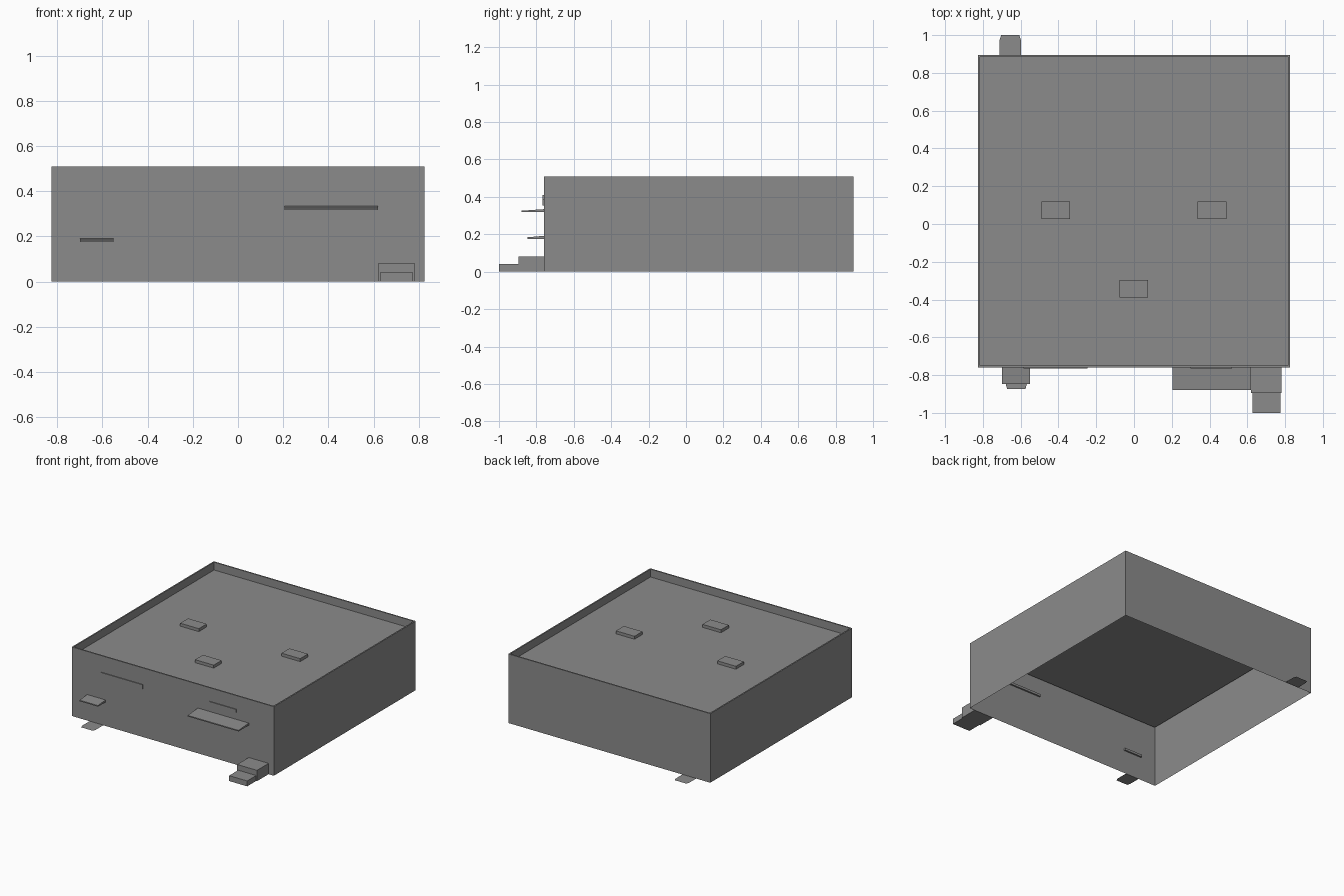
import bpy
import bmesh

if "Cube" in bpy.data.objects:
    bpy.data.objects.remove(bpy.data.objects["Cube"], do_unlink=True)

GREY = (0.26, 0.26, 0.26, 1.0)
FRONT, BACK = -0.76, 0.895
grey = bpy.data.materials.new("plain grey")
grey.use_nodes = True
grey.diffuse_color = GREY
grey.node_tree.nodes["Principled BSDF"].inputs["Base Color"].default_value = GREY


def finish(name, bm):
    bmesh.ops.recalc_face_normals(bm, faces=bm.faces)
    mesh = bpy.data.meshes.new(name)
    bm.to_mesh(mesh)
    bm.free()
    mesh.materials.append(grey)
    obj = bpy.data.objects.new(name, mesh)
    bpy.context.collection.objects.link(obj)
    return obj


def box_mesh(x, y, z):
    bm = bmesh.new()
    bmesh.ops.create_cube(bm, size=1)
    for v in bm.verts:
        v.co = [lo + (c + 0.5) * (hi - lo) for c, (lo, hi) in zip(v.co, (x, y, z))]
    return bm


def box(name, x, y, z):
    return finish(name, box_mesh(x, y, z))


def facing(bm, direction):
    return next(f for f in bm.faces if f.normal.z * direction > 0.9)


# Hollow building shell: open below, thin parapet around a sunken roof
bm = box_mesh((-0.825, 0.825), (FRONT, BACK), (0, 0.51))
bm.normal_update()
bmesh.ops.delete(bm, geom=[facing(bm, -1)], context="FACES_ONLY")
roof = facing(bm, 1)
bmesh.ops.inset_individual(bm, faces=[roof], thickness=0.014)
ring = bmesh.ops.extrude_discrete_faces(bm, faces=[roof])["faces"][0]
rim_edges = [e for e in bm.edges if e.is_boundary and all(v.co.z > 0.4 for v in e.verts)]
for v in ring.verts:
    v.co.z = 0.452
bmesh.ops.bridge_loops(bm, edges=rim_edges)
finish("building_shell", bm)

# Roof units
for i, (x, y) in enumerate([(-0.415, 0.073), (0.413, 0.073), (-0.002, -0.343)]):
    box(f"roof_unit_{i + 1}", (x - 0.076, x + 0.076), (y - 0.046, y + 0.046), (0.452, 0.474))


# Awnings: thin slabs whose top slopes down towards the outer edge
def awning(name, x, tip, z):
    bm = box_mesh(x, (tip, FRONT + 0.012), (z, z + 0.017))
    for v in bm.verts:
        if v.co.y < FRONT and v.co.z > z + 0.01:
            v.co.z -= 0.009
    finish(name, bm)


awning("small_awning", (-0.7, -0.55), -0.848, 0.176)
awning("large_awning", (0.205, 0.62), -0.88, 0.318)

# Flat panels on the front wall
box("wide_panel", (-0.585, -0.245), (FRONT - 0.006, FRONT), (0.355, 0.388))
box("narrow_panel", (0.3, 0.52), (FRONT - 0.006, FRONT), (0.385, 0.41))

# Entrance steps
box("upper_step", (0.62, 0.782), (-0.895, FRONT), (0, 0.08))
box("lower_step", (0.628, 0.775), (-1.0, -0.895), (0, 0.04))


# Ground mats with clipped outer corners
def mat(name, x, width, wall, tip):
    half, clip = width / 2, 0.025 if tip > wall else -0.025
    outline = [(-half, wall), (half, wall), (half, tip - clip),
               (half - 0.008, tip), (0.008 - half, tip), (-half, tip - clip)]
    bm = bmesh.new()
    face = bm.faces.new([bm.verts.new((x + px, py, 0.001)) for px, py in outline])
    face.normal_update()
    if face.normal.z < 0:
        face.normal_flip()
    finish(name, bm)


mat("front_mat", -0.623, 0.112, FRONT, -0.873)
mat("back_mat", -0.655, 0.112, BACK, 1.0)
